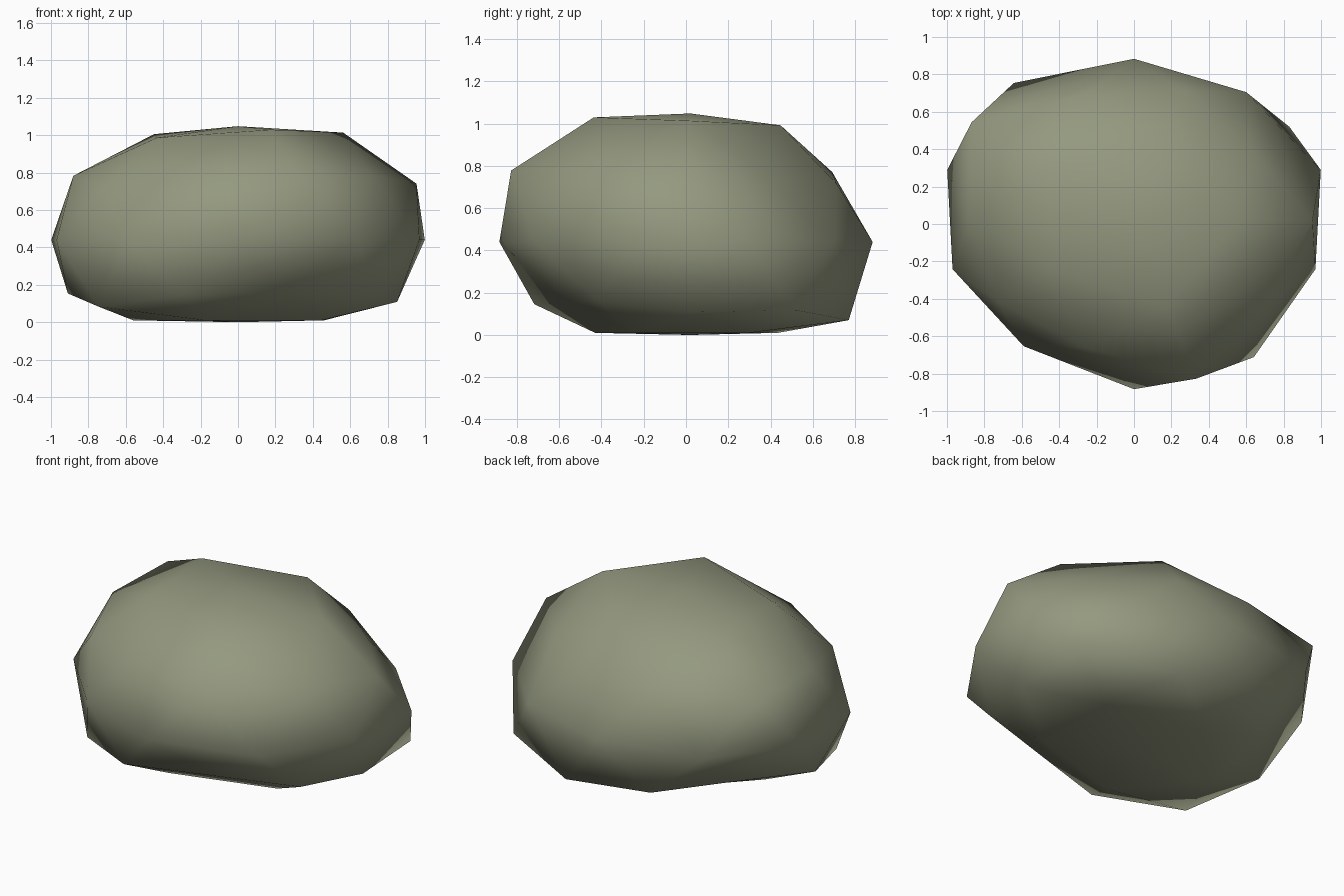
import bpy, bmesh, math

if "Cube" in bpy.data.objects:
    bpy.data.objects.remove(bpy.data.objects["Cube"])

# Radial bulge of each ring of the rock, listed by angle around z
# key: ring height on a unit sphere (x100), value: (first angle, step, bulges)
RINGS = {
    85:  (0, 72, [1.07, 1.03, 1.055, 1.02, 1.10]),
    53:  (36, 72, [0.91, 1.00, 1.035, 1.01, 1.04]),
    45:  (0, 72, [1.067, 0.98, 1.20, 1.00, 1.20]),
    0:   (18, 36, [1.05, 1.02, 1.04, 1.093, 1.05, 1.02, 1.003, 1.088, 1.09, 1.02]),
    -45: (36, 72, [1.147, 1.06, 1.017, 1.045, 1.00]),
    -53: (0, 72, [1.00, 1.117, 0.88, 1.08, 0.87]),
    -85: (36, 72, [1.082, 1.00, 1.065, 1.084, 1.05]),
}


def bulge(co):
    key = round(co.z * 100)
    if abs(key) == 100:
        return 0.965
    start, step, values = RINGS[min(RINGS, key=lambda k: abs(k - key))]
    angle = math.degrees(math.atan2(co.y, co.x))
    return values[round((angle - start) / step) % len(values)]


# Rock body: lumpy squashed sphere with a flattened underside
bm = bmesh.new()
bmesh.ops.create_icosphere(bm, subdivisions=2, radius=1)
for v in bm.verts:
    r = bulge(v.co)
    unit_z = v.co.z
    v.co = (v.co.x * r, v.co.y * r * 0.83 + 0.02, 0.44 + unit_z * r * 0.63)
    if unit_z < -0.95:
        v.co.z = 0.0
    elif unit_z < -0.7:
        v.co.z = 0.01
for f in bm.faces:
    f.smooth = True

mesh = bpy.data.meshes.new("rock")
bm.to_mesh(mesh)
bm.free()

stone = bpy.data.materials.new("mossy grey stone")
stone.diffuse_color = (0.296, 0.319, 0.214, 1)
stone.use_nodes = True
stone.node_tree.nodes["Principled BSDF"].inputs["Base Color"].default_value = stone.diffuse_color
mesh.materials.append(stone)

rock = bpy.data.objects.new("rock", mesh)
bpy.context.collection.objects.link(rock)
